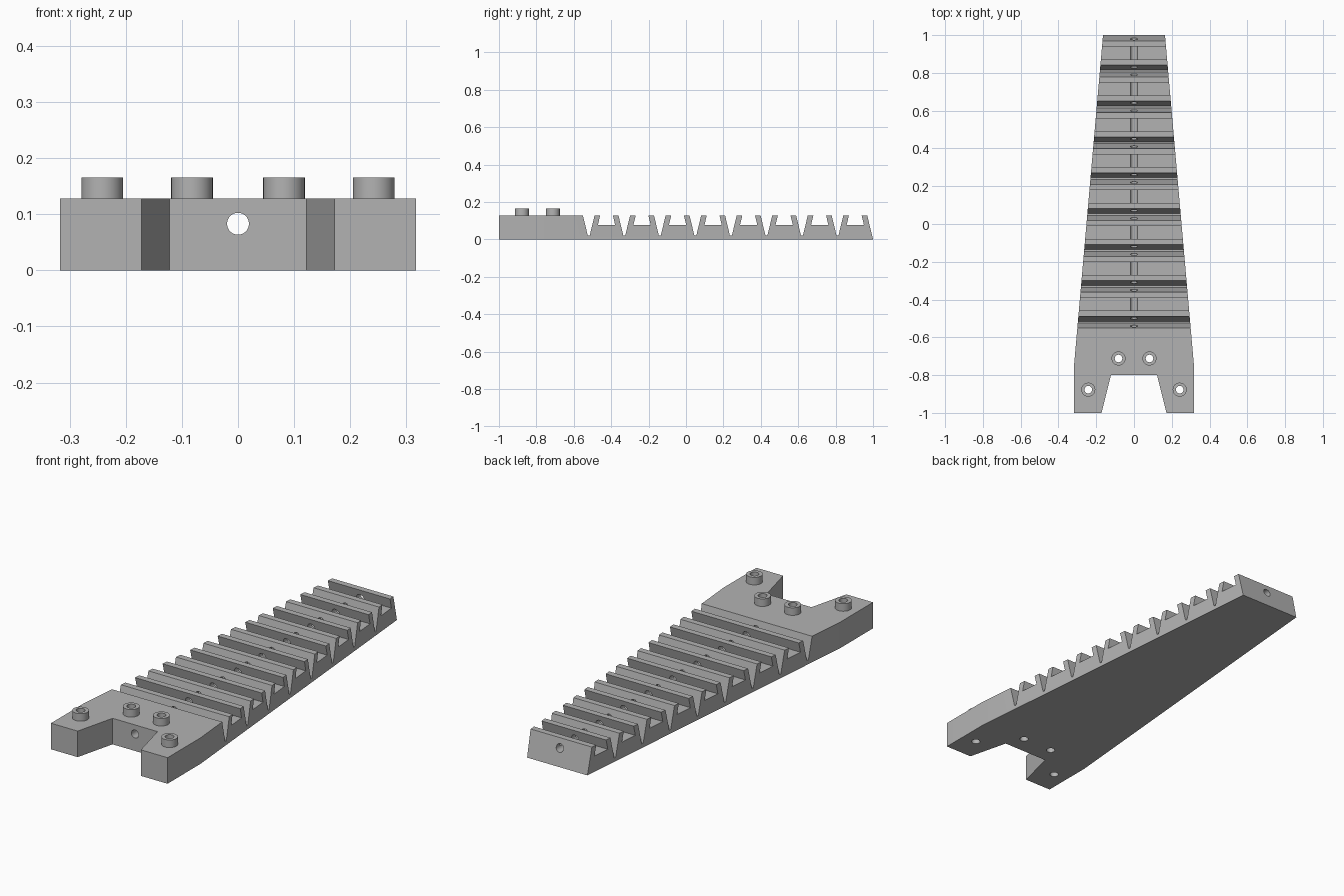
import bpy
import bmesh
from mathutils import Matrix, Vector

cube = bpy.data.objects.get("Cube")
if cube:
    bpy.data.objects.remove(cube, do_unlink=True)

grey = bpy.data.materials.new("plain grey")
grey.use_nodes = True
colour = (0.45, 0.45, 0.45, 1)
grey.diffuse_color = colour
grey.node_tree.nodes["Principled BSDF"].inputs["Base Color"].default_value = colour

TOP = 0.128        # deck height
FLOOR = 0.078      # slot floor
PITCH = 0.19       # spacing of the segments
SEGMENTS = 8
FIRST = 1 - PITCH * SEGMENTS
PEGS = [(0.242, -0.877), (0.082, -0.712)]


def finish(name, bm):
    bmesh.ops.recalc_face_normals(bm, faces=bm.faces)
    mesh = bpy.data.meshes.new(name)
    bm.to_mesh(mesh)
    bm.free()
    mesh.materials.append(grey)
    obj = bpy.data.objects.new(name, mesh)
    bpy.context.collection.objects.link(obj)
    return obj


def prism(name, points, direction):
    """Extrude a closed outline along a direction."""
    bm = bmesh.new()
    face = bm.faces.new([bm.verts.new(p) for p in points])
    extruded = bmesh.ops.extrude_face_region(bm, geom=[face])
    verts = [g for g in extruded["geom"] if isinstance(g, bmesh.types.BMVert)]
    bmesh.ops.translate(bm, verts=verts, vec=Vector(direction))
    return finish(name, bm)


def cylinder(name, centre, radius, depth, along_y=False):
    bm = bmesh.new()
    matrix = Matrix.Translation(centre)
    if along_y:
        matrix = matrix @ Matrix.Rotation(1.5707963, 4, "X")
    bmesh.ops.create_cone(bm, cap_ends=True, segments=48, radius1=radius,
                          radius2=radius, depth=depth, matrix=matrix)
    return finish(name, bm)


def combine(target, other, operation):
    """Apply a boolean and discard the helper."""
    mod = target.modifiers.new(operation, "BOOLEAN")
    mod.operation = operation
    mod.solver = "EXACT"
    mod.object = other
    bpy.context.view_layer.objects.active = target
    bpy.ops.object.modifier_apply(modifier=mod.name)
    bpy.data.objects.remove(other, do_unlink=True)


# Side profile: solid front block, then dovetail slots between V grooves
profile = [(-1, 0), (-1, TOP), (FIRST - 0.031, TOP), (FIRST - 0.005, 0.02)]
half_segment = [(0.090, 0.02), (0.064, TOP), (0.034, TOP), (0.046, FLOOR)]
for i in range(SEGMENTS):
    mid = FIRST + PITCH * (i + 0.5)
    profile += [(mid - d, z) for d, z in half_segment]
    profile += [(mid + d, z) for d, z in reversed(half_segment)]
profile[-1] = (1, 0)   # the last flank runs down to the base
body = prism("toothed_plate", [(-0.5, y, z) for y, z in profile], (1, 0, 0))

# Tapered plan outline with the notch at the front
half_plan = [(0.122, -0.8), (0.172, -1.1 + 0.1), (0.317, -1), (0.317, -0.744), (0.164, 1)]
plan = half_plan + [(-x, y) for x, y in reversed(half_plan)]
outline = prism("plan_outline", [(x, y, -0.1) for x, y in plan], (0, 0, 0.5))
combine(body, outline, "INTERSECT")

# Hollow pegs on the front block, bored through to the base
pegs = [(s * x, y) for x, y in PEGS for s in (-1, 1)]
for x, y in pegs:
    combine(body, cylinder("peg", (x, y, 0.1125), 0.037, 0.105), "UNION")
for x, y in pegs:
    combine(body, cylinder("peg_bore", (x, y, 0.1), 0.02, 0.5), "DIFFERENCE")

# Long bore through the whole plate
combine(body, cylinder("long_bore", (0, 0, 0.083), 0.0195, 2.4, True), "DIFFERENCE")

bpy.ops.object.select_all(action="DESELECT")
body.select_set(True)
bpy.context.view_layer.objects.active = body
bpy.ops.object.shade_smooth_by_angle(angle=0.4)
